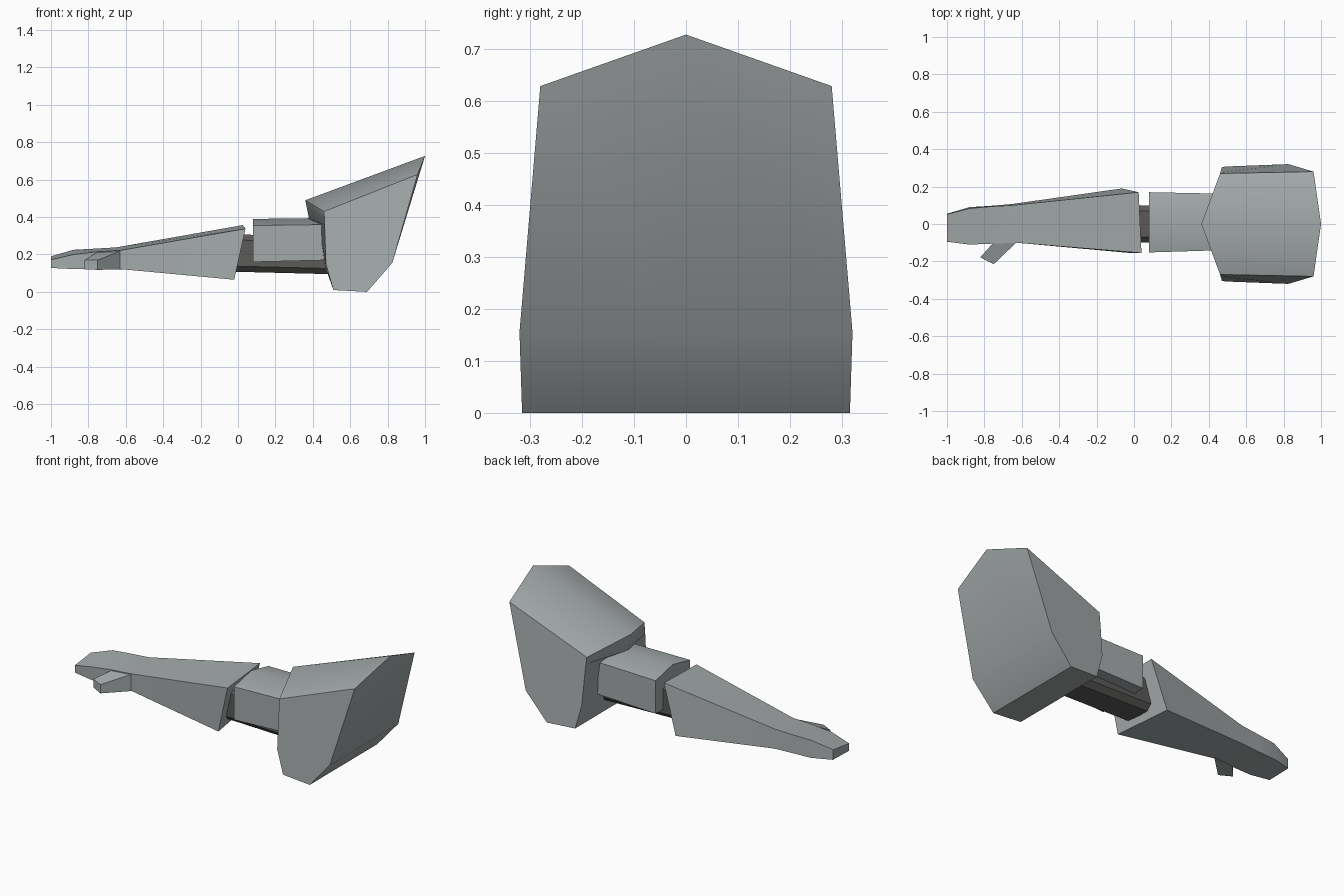
import bpy, bmesh, math

if "Cube" in bpy.data.objects:
    bpy.data.objects.remove(bpy.data.objects["Cube"])


def material(name, rgb):
    m = bpy.data.materials.new(name)
    m.diffuse_color = (*rgb, 1)
    m.use_nodes = True
    m.node_tree.nodes["Principled BSDF"].inputs["Base Color"].default_value = m.diffuse_color
    return m


GREY = material("armour grey", (0.37, 0.40, 0.405))
DARK = material("joint dark grey", (0.105, 0.103, 0.10))


def loft(name, rings, mat, closed=True, angle=40):
    """Skin a list of equal-length rings and cap both ends."""
    bm = bmesh.new()
    vs = [[bm.verts.new(p) for p in r] for r in rings]
    n = len(vs[0])
    for a, b in zip(vs, vs[1:]):
        for i in range(n):
            j = (i + 1) % n
            bm.faces.new((a[i], a[j], b[j], b[i]))
    bm.faces.new(vs[0])
    bm.faces.new(vs[-1])
    bmesh.ops.recalc_face_normals(bm, faces=bm.faces)
    me = bpy.data.meshes.new(name)
    bm.to_mesh(me)
    bm.free()
    ob = bpy.data.objects.new(name, me)
    bpy.context.collection.objects.link(ob)
    me.materials.append(mat)
    bpy.ops.object.select_all(action='DESELECT')
    ob.select_set(True)
    bpy.context.view_layer.objects.active = ob
    bpy.ops.object.shade_smooth_by_angle(angle=math.radians(angle))
    return ob


# Shoulder guard: side outline (x, z, half width) and matching centre line (x, z)
side = [(.96, .628, .28), (.825, .155, .32), (.69, 0, .315), (.51, .01, .308),
        (.47, .15, .305), (.463, .36, .28), (.462, .39, .275), (.46, .43, .27)]
mid = [(1.0, .727), (.825, .155), (.69, 0), (.51, .01),
       (.46, .15), (.43, .36), (.38, .39), (.36, .49)]
loft("shoulder_guard", [
    [(x, -y, z) for x, z, y in side],
    [(x, 0, z) for x, z in mid],
    [(x, y, z) for x, z, y in side]], GREY)

# Upper arm sleeve with a shallow roof
loft("upper_arm", [
    [(x, f, lo), (x, f, hi), (x, .01, top), (x, b, hi), (x, b, lo)]
    for x, f, b, lo, hi, top in
    [(.08, -.152, .17, .16, .355, .39), (.47, -.14, .162, .17, .36, .395)]], GREY)

# Dark inner bone with bevelled corners
outline = [(-.1, -.07), (-.07, -.1), (.07, -.1), (.1, -.07),
           (.1, .07), (.07, .1), (-.07, .1), (-.1, .07)]
loft("inner_arm", [[(x, y, z + c) for y, z in outline]
                   for x, c in [(-.03, .208), (.49, .195)]], DARK, angle=30)

# Forearm and flat hand: bottom front, top front, top back, bottom back
loft("forearm_hand", [
    [(-.02, -.155, .065), (.04, -.155, .338), (.025, .17, .357), (-.065, .19, .075)],
    [(-.63, -.10, .122), (-.63, -.10, .222), (-.65, .10, .238), (-.65, .107, .125)],
    [(-.75, -.105, .121), (-.75, -.105, .215), (-.77, .093, .231), (-.77, .097, .125)],
    [(-.88, -.11, .122), (-.88, -.11, .20), (-.88, .083, .225), (-.88, .09, .125)],
    [(-1, -.095, .128), (-1, -.095, .172), (-1, .052, .19), (-1, .055, .132)],
], GREY, angle=25)

# Thumb
loft("thumb", [
    [(-.62, -.09, .12), (-.62, -.09, .222), (-.75, -.098, .213), (-.75, -.098, .12)],
    [(-.75, -.215, .118), (-.75, -.215, .17), (-.822, -.178, .17), (-.822, -.178, .12)],
], GREY, angle=25)
